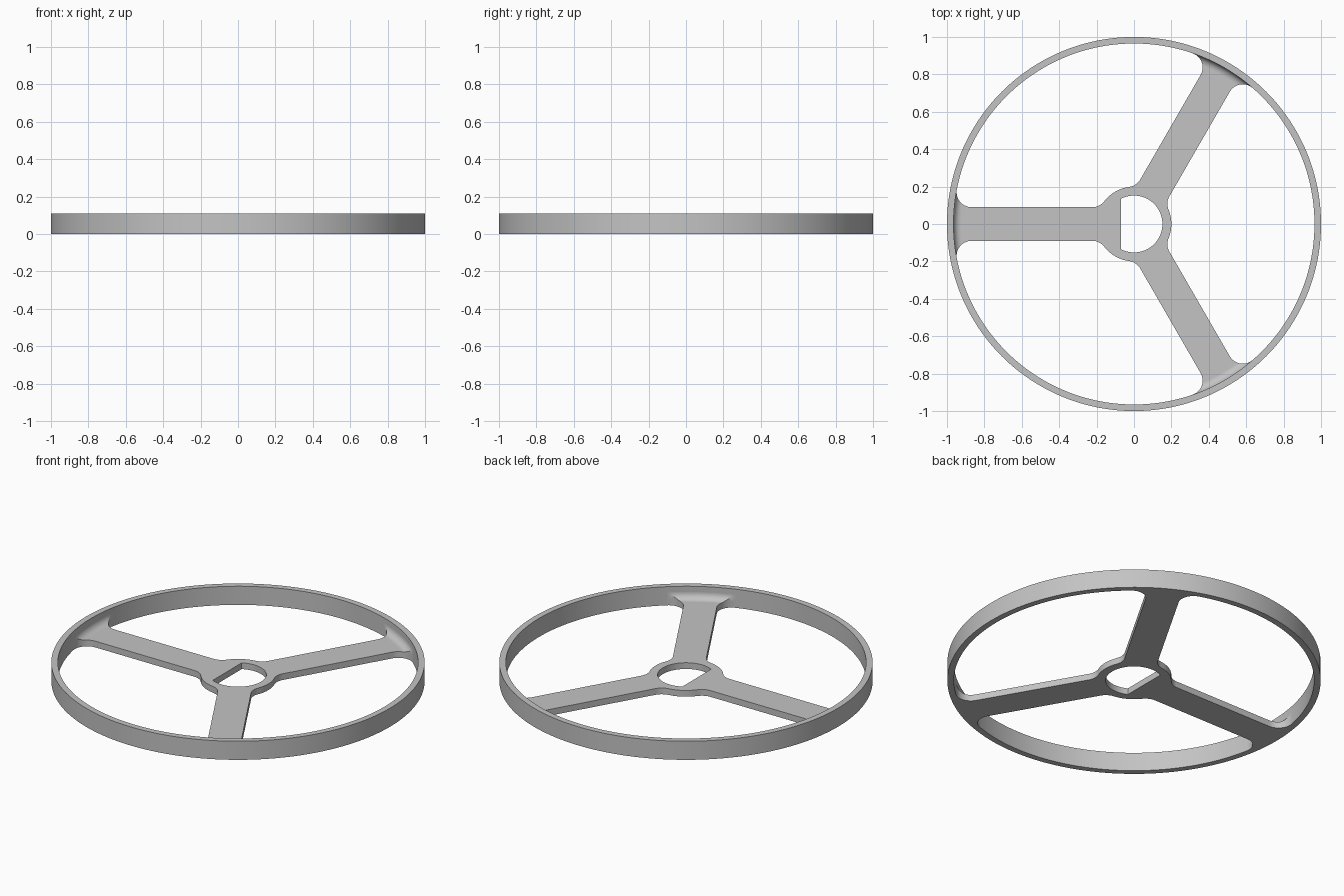
import bpy, bmesh
from math import sin, cos, acos, atan2, hypot, pi, radians, sqrt
from mathutils import Matrix

if "Cube" in bpy.data.objects:
    bpy.data.objects.remove(bpy.data.objects["Cube"])

RIM_OUT, RIM_IN, RIM_H = 1.0, 0.965, 0.11
HUB_R, HOLE_R, HOLE_FLAT = 0.20, 0.152, -0.07
THICK, HALF_W, FILLET, COVE = 0.037, 0.09, 0.08, 0.04

# Fillet centres beside a spoke that points along +x
FY = HALF_W + FILLET
RIM_D = RIM_IN - FILLET
RIM_FX = sqrt(RIM_D ** 2 - FY ** 2)
HUB_FX = sqrt((HUB_R + FILLET) ** 2 - FY ** 2)
RIM_A, HUB_A = atan2(FY, RIM_FX), atan2(FY, HUB_FX)
SPOKE_ANGLES = [radians(a) for a in (60, 180, 300)]

grey = bpy.data.materials.new("grey")
grey.use_nodes = True
grey.diffuse_color = (0.55, 0.55, 0.55, 1)
grey.node_tree.nodes["Principled BSDF"].inputs["Base Color"].default_value = (0.55, 0.55, 0.55, 1)


def finish(name, bm):
    bmesh.ops.remove_doubles(bm, verts=bm.verts, dist=1e-5)
    bmesh.ops.recalc_face_normals(bm, faces=bm.faces)
    mesh = bpy.data.meshes.new(name)
    bm.to_mesh(mesh)
    bm.free()
    mesh.materials.append(grey)
    obj = bpy.data.objects.new(name, mesh)
    bpy.context.collection.objects.link(obj)
    bpy.ops.object.select_all(action='DESELECT')
    obj.select_set(True)
    bpy.context.view_layer.objects.active = obj
    bpy.ops.object.shade_smooth_by_angle(angle=radians(30))
    return obj


def arc(cx, cy, r, a0, a1, n):
    return [(cx + r * cos(a0 + (a1 - a0) * i / n),
             cy + r * sin(a0 + (a1 - a0) * i / n)) for i in range(n + 1)]


# Rim: rectangular section spun round z
bm = bmesh.new()
section = [bm.verts.new((r, 0, z)) for r, z in
           ((RIM_IN, 0), (RIM_OUT, 0), (RIM_OUT, RIM_H), (RIM_IN, RIM_H))]
edges = [bm.edges.new((section[i], section[(i + 1) % 4])) for i in range(4)]
bmesh.ops.spin(bm, geom=section + edges, cent=(0, 0, 0), axis=(0, 0, 1),
               angle=2 * pi, steps=192)
finish("rim", bm)

# Hub and spokes: one filleted outline with a D-shaped bore
spoke = arc(HUB_FX, -FY, FILLET, pi - HUB_A, pi / 2, 8)
spoke += arc(RIM_FX, -FY, FILLET, pi / 2, -RIM_A, 14)
spoke += arc(0, 0, RIM_IN, -RIM_A, RIM_A, 14)[1:-1]
spoke += [(x, -y) for x, y in reversed(spoke[:24])]
spoke += arc(0, 0, HUB_R, HUB_A, 2 * pi / 3 - HUB_A, 8)[1:-1]
outline = [(x * cos(a) - y * sin(a), x * sin(a) + y * cos(a))
           for a in SPOKE_ANGLES for x, y in spoke]
flat_a = acos(HOLE_FLAT / HOLE_R)
bore = arc(0, 0, HOLE_R, -flat_a, flat_a, 48)

bm = bmesh.new()
for loop in (outline, bore):
    vs = [bm.verts.new((x, y, 0)) for x, y in loop]
    for i, v in enumerate(vs):
        bm.edges.new((v, vs[(i + 1) % len(vs)]))
bmesh.ops.triangle_fill(bm, edges=bm.edges, use_beauty=True, normal=(0, 0, 1))
top = bmesh.ops.extrude_face_region(bm, geom=bm.faces[:])
bmesh.ops.translate(bm, vec=(0, 0, THICK),
                    verts=[g for g in top["geom"] if isinstance(g, bmesh.types.BMVert)])
finish("hub_and_spokes", bm)

# Coves: concave blends from each spoke top up to the rim wall
STEPS, ACROSS = 10, 16
for number, angle in enumerate(SPOKE_ANGLES, 1):
    bm = bmesh.new()
    rows, feet = [], []
    for i in range(STEPS + 1):
        t = pi / 2 * i / STEPS
        r = RIM_IN - COVE + COVE * sin(t)
        z = THICK + COVE - COVE * cos(t)
        c = (r * r + RIM_D ** 2 - FILLET ** 2) / (2 * r * RIM_D)
        half = RIM_A - acos(max(-1, min(1, c)))
        pts = arc(0, 0, r, -half, half, ACROSS)
        rows.append([bm.verts.new((x, y, z)) for x, y in pts])
        feet.append([bm.verts.new((*pts[k], THICK)) for k in (0, -1)])
    for i in range(STEPS):
        for j in range(ACROSS):
            bm.faces.new((rows[i][j], rows[i + 1][j], rows[i + 1][j + 1], rows[i][j + 1]))
        for k in (0, -1):
            bm.faces.new((rows[i][k], rows[i + 1][k], feet[i + 1][k], feet[i][k]))
    bm.transform(Matrix.Rotation(angle, 4, 'Z'))
    finish(f"spoke_cove_{number}", bm)
